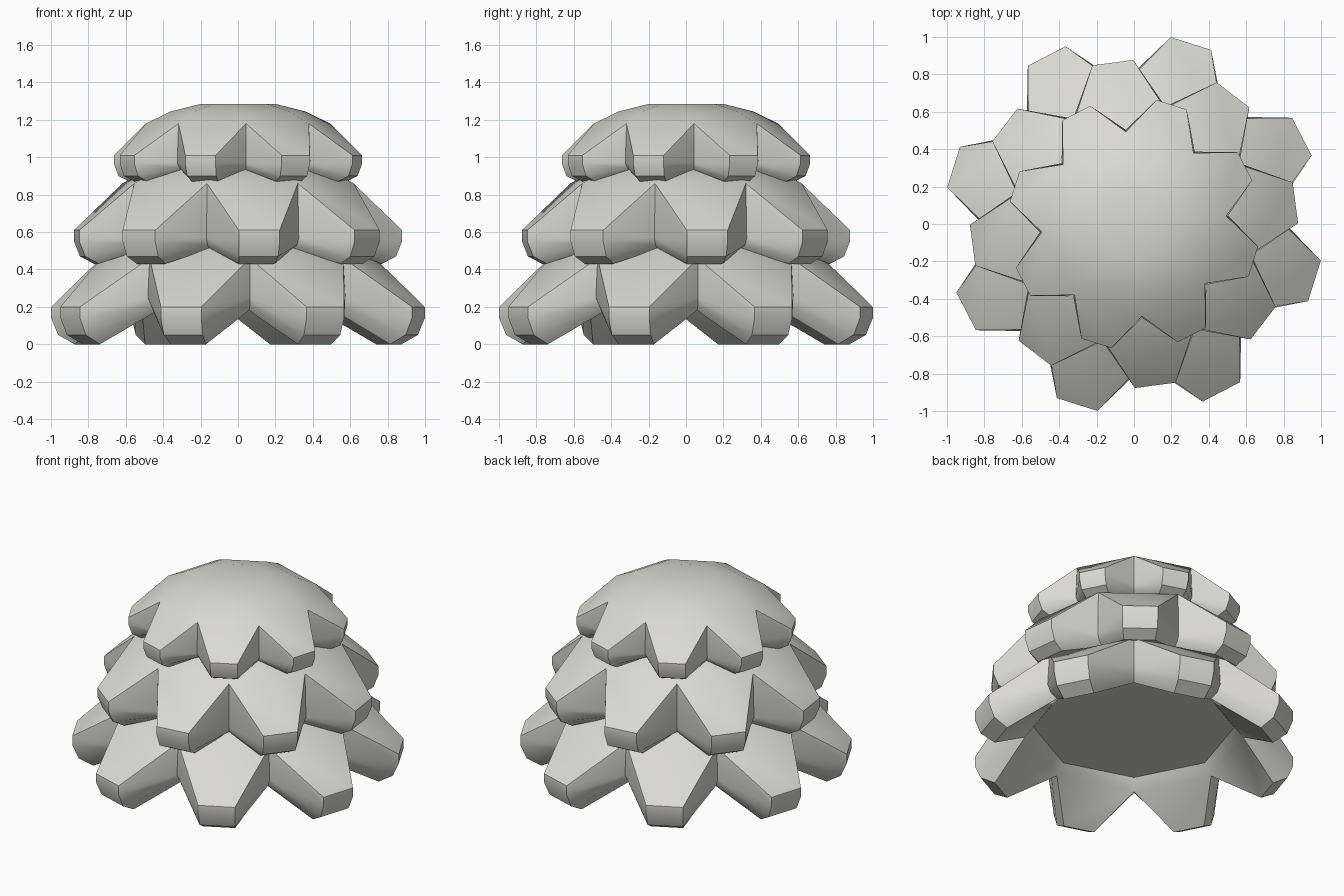
import bpy, bmesh, math

cube = bpy.data.objects.get("Cube")
if cube:
    bpy.data.objects.remove(cube)

STONE = (0.70, 0.70, 0.65)
mat = bpy.data.materials.new("warm grey")
mat.use_nodes = True
mat.diffuse_color = (*STONE, 1)
mat.node_tree.nodes["Principled BSDF"].inputs["Base Color"].default_value = (*STONE, 1)

LOBES = 8
STEP = 360 / LOBES


def point(bm, radius, height, degrees):
    a = math.radians(degrees)
    return bm.verts.new((radius * math.cos(a), radius * math.sin(a), height))


def bridge(bm, upper, lower):
    n = len(upper)
    for i in range(n):
        j = (i + 1) % n
        bm.faces.new((upper[i], lower[i], lower[j], upper[j]))


def tier(name, lobe_angle, tip_half, dome, notch, tip, ceiling):
    """Eight-sided dome whose edges grow into blunt lobes with a rounded lower rim.
    dome: (radius, height) from the top down; notch and tip: matching rim profiles;
    ceiling: (radius, height) of the recessed underside."""
    bm = bmesh.new()
    notch_angles = [lobe_angle + STEP * (i - 0.5) for i in range(LOBES)]

    # Star-shaped rim: one notch and two tip corners per lobe
    rings = []
    for (nr, nz), (tr, tz) in zip(notch, tip):
        ring = []
        for a in notch_angles:
            centre = a + STEP / 2
            ring.append(point(bm, nr, nz, a))
            ring.append(point(bm, tr, tz, centre - tip_half))
            ring.append(point(bm, tr, tz, centre + tip_half))
        rings.append(ring)
    for upper, lower in zip(rings, rings[1:]):
        bridge(bm, upper, lower)

    # Upper and lower face of each lobe
    for ring in (rings[0], rings[-1]):
        for i in range(0, len(ring), 3):
            bm.faces.new((ring[i], ring[i + 1], ring[i + 2], ring[(i + 3) % len(ring)]))

    # Dome above the notches
    levels = [[point(bm, r, z, a) for a in notch_angles] for r, z in dome]
    levels.append(rings[0][::3])
    for upper, lower in zip(levels, levels[1:]):
        bridge(bm, upper, lower)
    bm.faces.new(levels[0])

    # Recessed flat underside
    recess = [point(bm, *ceiling, a) for a in notch_angles]
    bridge(bm, rings[-1][::3], recess)
    bm.faces.new(recess)

    bmesh.ops.recalc_face_normals(bm, faces=bm.faces)
    mesh = bpy.data.meshes.new(name)
    bm.to_mesh(mesh)
    bm.free()
    mesh.materials.append(mat)
    obj = bpy.data.objects.new(name, mesh)
    bpy.context.collection.objects.link(obj)
    bpy.ops.object.select_all(action='DESELECT')
    obj.select_set(True)
    bpy.context.view_layer.objects.active = obj
    bpy.ops.object.shade_smooth_by_angle(angle=math.radians(38))


tier("bottom_tier", 27.5, 6.4,
     dome=[(0.30, 0.63), (0.545, 0.57)],
     notch=[(0.735, 0.46), (0.75, 0.25), (0.72, 0.20), (0.67, 0.18)],
     tip=[(1.018, 0.20), (1.018, 0.14), (0.98, 0.05), (0.89, 0.0)],
     ceiling=(0.615, 0.25))

tier("middle_tier", 7.5, 7.2,
     dome=[(0.26, 1.0), (0.47, 0.95)],
     notch=[(0.64, 0.86), (0.65, 0.57), (0.63, 0.53), (0.58, 0.51)],
     tip=[(0.877, 0.61), (0.877, 0.55), (0.845, 0.47), (0.77, 0.43)],
     ceiling=(0.53, 0.57))

tier("top_tier", 27.5, 7.2,
     dome=[(0.20, 1.285), (0.36, 1.245)],
     notch=[(0.495, 1.18), (0.505, 0.97), (0.485, 0.94), (0.45, 0.93)],
     tip=[(0.674, 1.01), (0.674, 0.965), (0.65, 0.90), (0.59, 0.87)],
     ceiling=(0.41, 0.98))
